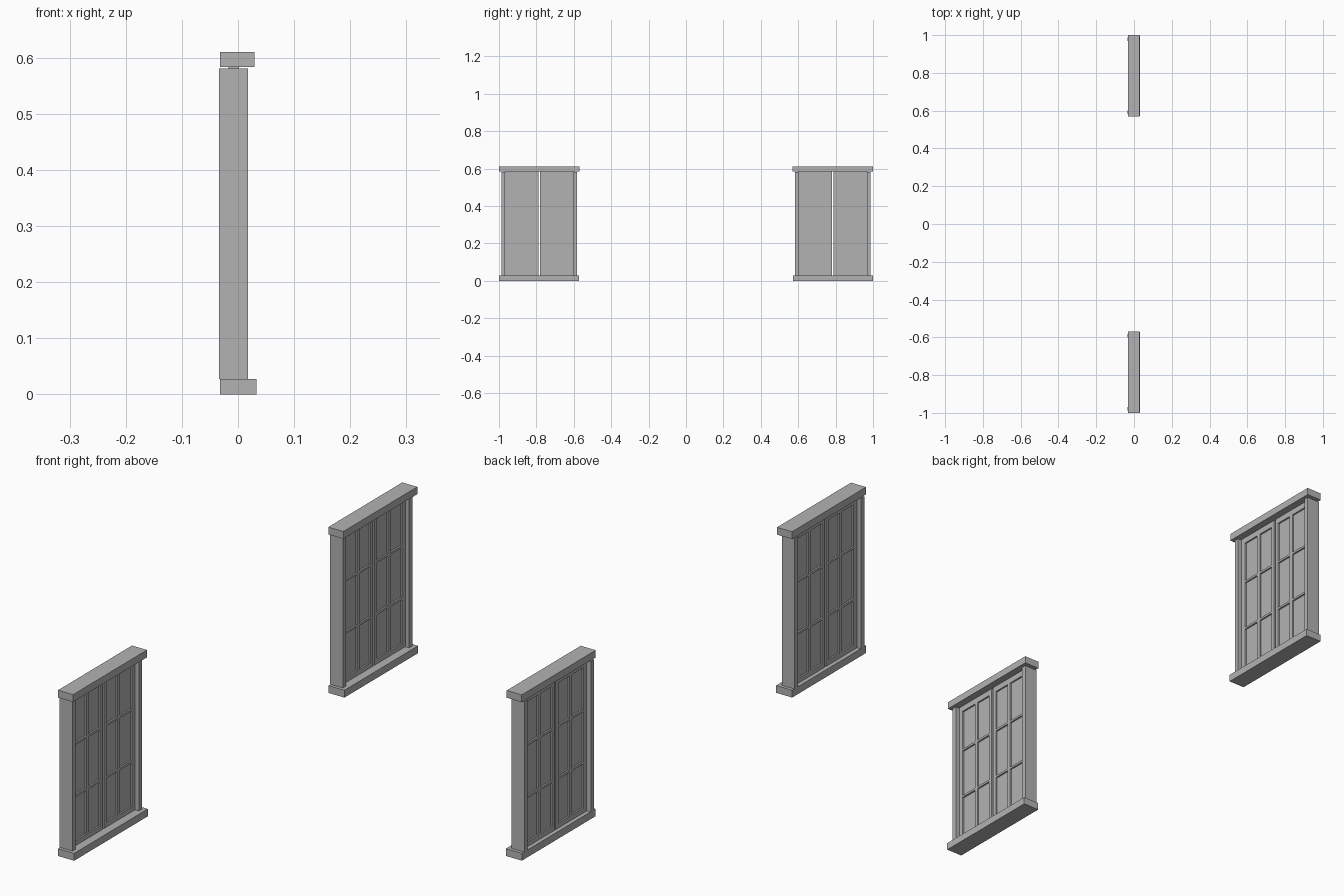
import bpy

if "Cube" in bpy.data.objects:
    bpy.data.objects.remove(bpy.data.objects["Cube"])

paint = bpy.data.materials.new("grey_paint")
paint.diffuse_color = (0.45, 0.45, 0.45, 1)
paint.use_nodes = True
paint.node_tree.nodes["Principled BSDF"].inputs["Base Color"].default_value = paint.diffuse_color


def boxes(name, spans):
    """One object from boxes given as (x0, x1), (y0, y1), (z0, z1)."""
    verts, faces = [], []
    for xs, ys, zs in spans:
        b = len(verts)
        verts += [(x, y, z) for x in sorted(xs) for y in sorted(ys) for z in sorted(zs)]
        faces += [[b + i for i in f] for f in
                  ((0, 1, 3, 2), (4, 6, 7, 5), (0, 4, 5, 1),
                   (2, 3, 7, 6), (0, 2, 6, 4), (1, 5, 7, 3))]
    mesh = bpy.data.meshes.new(name)
    mesh.from_pydata(verts, [], faces)
    mesh.materials.append(paint)
    obj = bpy.data.objects.new(name, mesh)
    bpy.context.collection.objects.link(obj)


SASH_X = (-0.017, 0.002)
PANE_X = (-0.011, -0.004)
JAMB_X = (-0.034, 0.018)
Z0, Z1 = 0.027, 0.583
# openings between the bars, measured from the window centre line
COLUMNS = ((0.019, 0.083), (0.098, 0.165))
ROWS = ((0.045, 0.206), (0.214, 0.398), (0.406, 0.561))
LEAF = (0.004, 0.184)


def gaps(start, openings, end):
    """Spans of solid material left between the openings."""
    edges = [start] + [e for o in openings for e in o] + [end]
    return list(zip(edges[::2], edges[1::2]))


for side, cy in (("front", -0.785), ("back", 0.785)):
    # lintel and sill
    boxes(side + "_lintel", [((-0.032, 0.029), (cy - 0.215, cy + 0.215), (Z1, 0.61))])
    boxes(side + "_sill", [((-0.032, 0.033), (cy - 0.214, cy + 0.214), (0, Z0))])

    for hand, s in (("left", -1), ("right", 1)):
        def span(a, b):
            return (cy + s * a, cy + s * b)

        # side post
        boxes(f"{side}_{hand}_jamb", [(JAMB_X, span(0.184, 0.202), (Z0, Z1 - 0.002))])

        # upright and level bars of one leaf
        bars = [(SASH_X, span(a, b), (Z0, Z1)) for a, b in gaps(LEAF[0], COLUMNS, LEAF[1])]
        bars += [(SASH_X, span(*c), r) for c in COLUMNS for r in gaps(Z0, ROWS, Z1)]
        boxes(f"{side}_{hand}_sash", bars)

        # recessed panes
        boxes(f"{side}_{hand}_panes", [(PANE_X, span(*c), r) for c in COLUMNS for r in ROWS])
